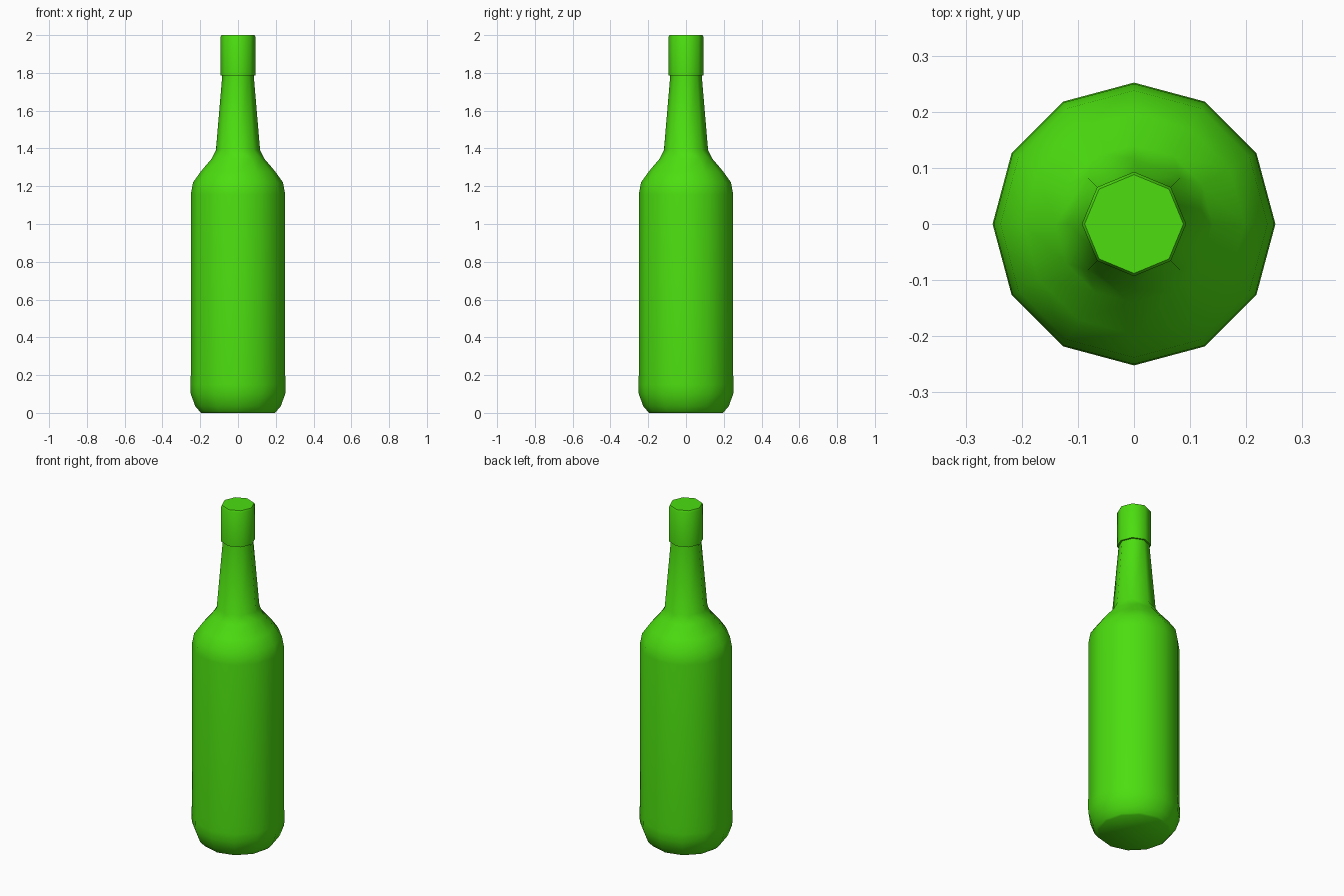
import bpy, bmesh, math

if "Cube" in bpy.data.objects:
    bpy.data.objects.remove(bpy.data.objects["Cube"])

green = bpy.data.materials.new("bottle green")
green.diffuse_color = (0.072, 0.73, 0.005, 1)
green.use_nodes = True
green.node_tree.nodes["Principled BSDF"].inputs["Base Color"].default_value = green.diffuse_color


def bridge(bm, lo, hi):
    # join two rings, zipping by angle when their side counts differ
    n, m = len(lo), len(hi)
    if n == m:
        for i in range(n):
            bm.faces.new((lo[i], lo[(i + 1) % n], hi[(i + 1) % n], hi[i]))
        return
    i = j = 0
    while i < n or j < m:
        if j >= m or (i < n and (i + 1) / n <= (j + 1) / m):
            bm.faces.new((lo[i % n], lo[(i + 1) % n], hi[j % m]))
            i += 1
        else:
            bm.faces.new((lo[i % n], hi[(j + 1) % m], hi[j % m]))
            j += 1


def lathe(name, profile):
    # profile rows: radius, height, number of sides
    bm = bmesh.new()
    rings = []
    for r, z, n in profile:
        rings.append([bm.verts.new((r * math.cos(2 * math.pi * k / n),
                                    r * math.sin(2 * math.pi * k / n), z)) for k in range(n)])
    for lo, hi in zip(rings, rings[1:]):
        bridge(bm, lo, hi)
    bm.faces.new(rings[0][::-1])
    bm.faces.new(rings[-1])
    bmesh.ops.recalc_face_normals(bm, faces=bm.faces[:])
    mesh = bpy.data.meshes.new(name)
    bm.to_mesh(mesh)
    bm.free()
    mesh.materials.append(green)
    ob = bpy.data.objects.new(name, mesh)
    bpy.context.collection.objects.link(ob)
    bpy.ops.object.select_all(action='DESELECT')
    ob.select_set(True)
    bpy.context.view_layer.objects.active = ob
    bpy.ops.object.shade_smooth_by_angle(angle=math.radians(50))


# twelve-sided body, shoulder, and eight-sided tapering neck
lathe("bottle_body", [
    (0.195, 0.0, 12), (0.203, 0.008, 12), (0.226, 0.035, 12), (0.25, 0.10, 12), (0.252, 0.15, 12),
    (0.25, 0.20, 12), (0.25, 1.155, 12), (0.238, 1.22, 12), (0.197, 1.278, 12),
    (0.14, 1.345, 12), (0.117, 1.39, 8), (0.083, 1.79, 8)])

# eight-sided cap with a slightly softened top rim
lathe("bottle_cap", [
    (0.093, 1.785, 8), (0.093, 1.99, 8), (0.088, 2.0, 8)])
